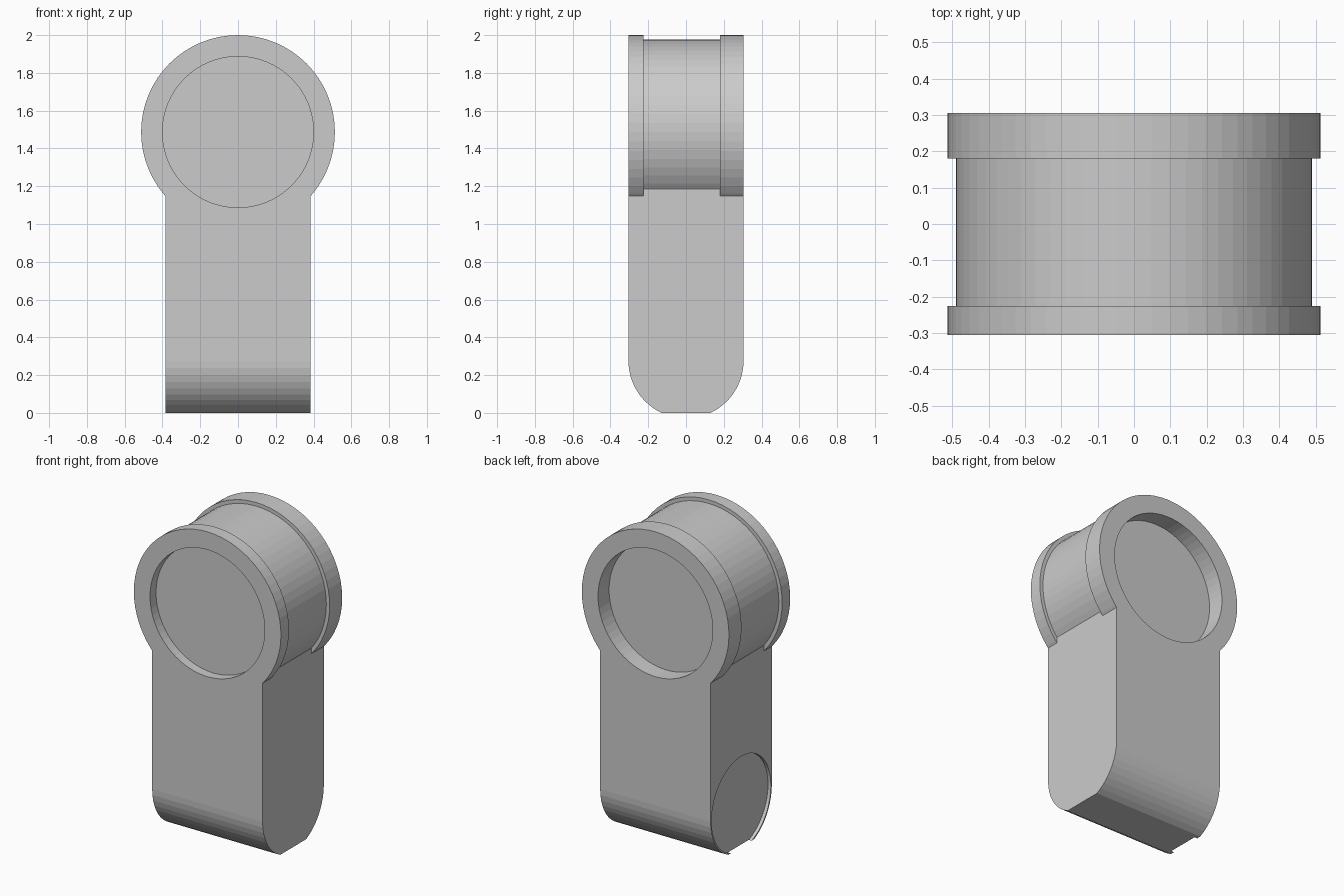
import bpy
import math
from math import cos, sin, pi

cube = bpy.data.objects.get("Cube")
if cube:
    bpy.data.objects.remove(cube, do_unlink=True)

HEAD_Z = 1.487      # centre of the round head
HALF_W = 0.385      # half width of the stem
HALF_D = 0.305      # half depth of the stem
FOOT_Z = 0.276      # centre of the rounded foot

grey = bpy.data.materials.new("light grey")
grey.use_nodes = True
colour = (0.6, 0.6, 0.6, 1)
grey.diffuse_color = colour
grey.node_tree.nodes["Principled BSDF"].inputs["Base Color"].default_value = colour


def prism(name, outline, axis, start, end):
    """Extrude a 2D outline along x or y; the outline holds (other axis, z)."""
    n = len(outline)
    place = (lambda t, u, z: (t, u, z)) if axis == "x" else (lambda t, u, z: (u, t, z))
    verts = [place(t, u, z) for t in (start, end) for u, z in outline]
    faces = [list(range(n))[::-1], list(range(n, 2 * n))]
    faces += [(i, (i + 1) % n, n + (i + 1) % n, n + i) for i in range(n)]
    if axis == "y":
        faces = [list(f)[::-1] for f in faces]
    mesh = bpy.data.meshes.new(name)
    mesh.from_pydata(verts, [], faces)
    mesh.materials.append(grey)
    obj = bpy.data.objects.new(name, mesh)
    bpy.context.scene.collection.objects.link(obj)
    return obj


def circle(radius, z, n=64):
    return [(radius * cos(2 * pi * i / n), z + radius * sin(2 * pi * i / n))
            for i in range(n)]


def combine(target, tool, operation):
    """Apply a boolean and throw the tool away."""
    mod = target.modifiers.new(operation, "BOOLEAN")
    mod.operation = operation
    mod.solver = "EXACT"
    mod.object = tool
    bpy.context.view_layer.update()
    graph = bpy.context.evaluated_depsgraph_get()
    mesh = bpy.data.meshes.new_from_object(target.evaluated_get(graph))
    target.modifiers.clear()
    target.data = mesh
    bpy.data.objects.remove(tool, do_unlink=True)


# Stem with a rounded foot cut flat on the ground
flat = math.acos(FOOT_Z / HALF_D)
steps = 9
arc = [pi + (pi / 2 - flat) * i / steps for i in range(steps + 1)]
left_side = [(HALF_D * cos(a), FOOT_Z + HALF_D * sin(a)) for a in arc]
right_side = [(-y, z) for y, z in reversed(left_side)]
top = [(HALF_D, HEAD_Z), (-HALF_D, HEAD_Z)]
body = prism("body", left_side + right_side + top, "x", -HALF_W, HALF_W)

# Round head: a drum between two wider flanges
for name, radius, y0, y1 in (("drum", 0.49, -0.26, 0.26),
                             ("front_flange", 0.513, -HALF_D, -0.225),
                             ("back_flange", 0.513, 0.18, HALF_D)):
    combine(body, prism(name, circle(radius, HEAD_Z), "y", y0, y1), "UNION")

# Round recesses in the head, shallow at the front and deeper at the back
for name, y0, y1 in (("front_recess", -0.5, -0.245), ("back_recess", 0.195, 0.5)):
    combine(body, prism(name, circle(0.4, HEAD_Z), "y", y0, y1), "DIFFERENCE")

# Thin round recess low on one side of the stem
combine(body, prism("side_recess", circle(0.295, FOOT_Z), "x", -0.6, -HALF_W + 0.02),
        "DIFFERENCE")
body.data.name = "body"
